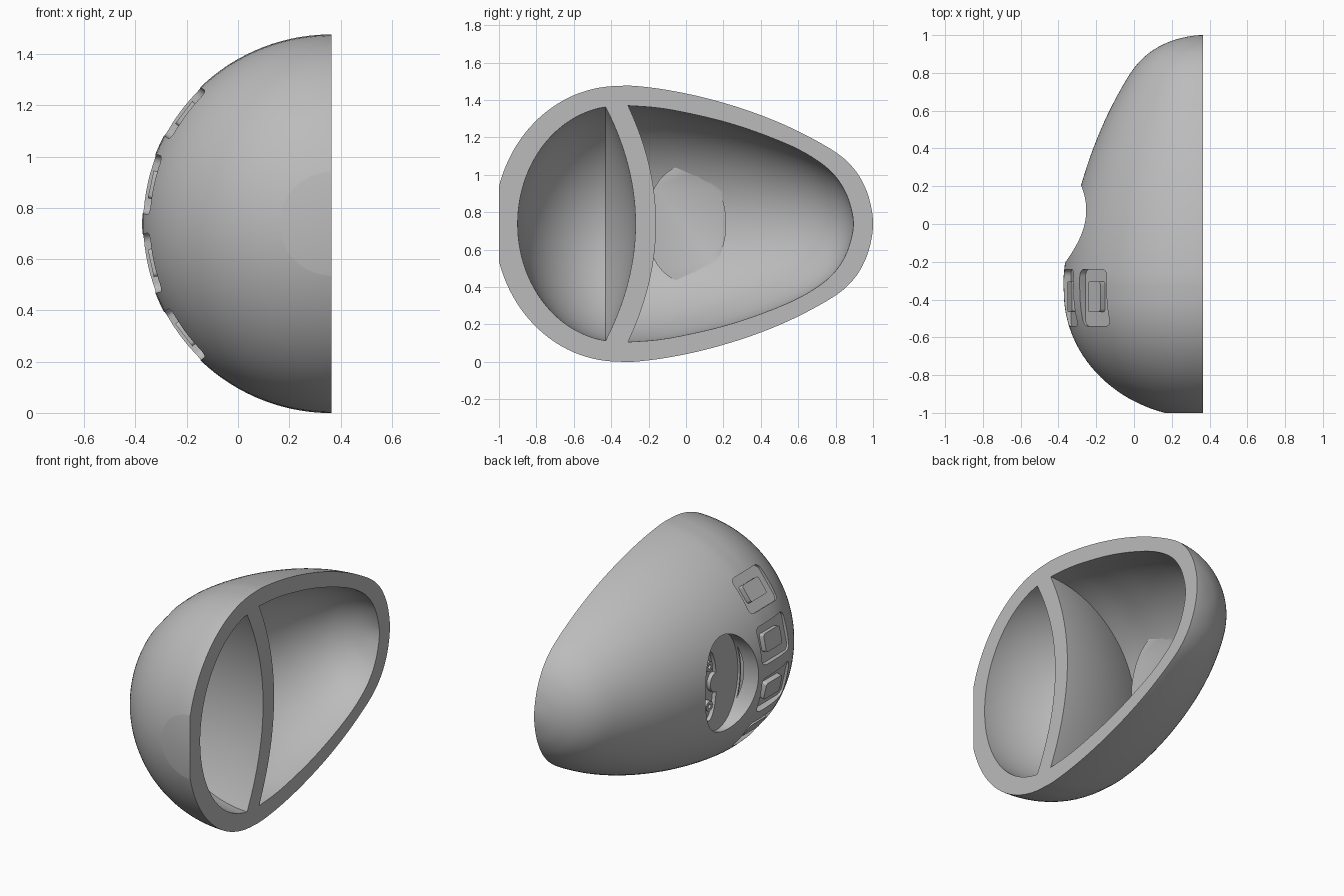
import bpy, bmesh
from math import sin, cos, pi, radians, sqrt
from mathutils import Matrix, Vector

if "Cube" in bpy.data.objects:
    bpy.data.objects.remove(bpy.data.objects["Cube"])

AXIS = Vector((0.365, 0, 0.738))      # the egg's long axis runs along y through here

grey = bpy.data.materials.new("plain grey")
grey.diffuse_color = (0.5, 0.5, 0.5, 1)
grey.use_nodes = True
grey.node_tree.nodes["Principled BSDF"].inputs["Base Color"].default_value = (0.5, 0.5, 0.5, 1)


def finish(bm, name):
    bmesh.ops.recalc_face_normals(bm, faces=bm.faces[:])
    mesh = bpy.data.meshes.new(name)
    bm.to_mesh(mesh)
    bm.free()
    mesh.materials.append(grey)
    ob = bpy.data.objects.new(name, mesh)
    bpy.context.collection.objects.link(ob)
    return ob


def spline(points, steps=6):
    """Smooth curve through points[1:-1]; the end points only steer it."""
    out = []
    for a, b, c, d in zip(points, points[1:], points[2:], points[3:]):
        a, b, c, d = (Vector(p) for p in (a, b, c, d))
        for i in range(steps):
            t = i / steps
            out.append((b * 2 + (c - a) * t + (a * 2 - b * 5 + c * 4 - d) * t * t
                        + (b * 3 - a - c * 3 + d) * t ** 3) / 2)
    return out + [Vector(points[-2])]


def ellipse_nose(y_start, y_end, length, radius, n=28):
    """Blunt end profile around y = -0.36, as (y, radius) pairs."""
    out = []
    for i in range(n + 1):
        t = i / n
        y = y_start + (y_end - y_start) * (1 - cos(t * pi / 2))
        out.append((y, radius * sqrt(max(0, 1 - ((y + 0.36) / length) ** 2))))
    return out


def dome(y_mid, depth, radius, n=14):
    return [(y_mid - depth * (i / n) ** 2, radius * i / n) for i in range(n + 1)]


def revolve(name, profile, steps=128):
    bm = bmesh.new()
    turn = Matrix.Rotation(pi / steps, 3, 'Y')
    verts = [bm.verts.new(AXIS + turn @ Vector((0, y, r))) for y, r in profile]
    edges = [bm.edges.new(pair) for pair in zip(verts, verts[1:])]
    bmesh.ops.spin(bm, geom=verts + edges, cent=AXIS, axis=(0, 1, 0),
                   angle=2 * pi, steps=steps, use_duplicate=False)
    bmesh.ops.remove_doubles(bm, verts=bm.verts[:], dist=0.0005)
    return finish(bm, name)


def oval(name, x0, x1, y, z, ry, rz, segments=64):
    """Oval prism lying along x."""
    bm = bmesh.new()
    bmesh.ops.create_cone(bm, cap_ends=True, segments=segments, radius1=1, radius2=1, depth=1)
    place = (Matrix.Translation(((x0 + x1) / 2, y, z))
             @ Matrix.Diagonal((x1 - x0, ry, rz, 1)) @ Matrix.Rotation(pi / 2, 4, 'Y'))
    bmesh.ops.transform(bm, matrix=place, verts=bm.verts[:])
    return finish(bm, name)


def block(name, angle, r0, r1, y, width, length, corner):
    """Rounded block standing on the shell at an angle around the axis."""
    bm = bmesh.new()
    bmesh.ops.create_cube(bm, size=1)
    bmesh.ops.scale(bm, vec=(r1 - r0, length, width), verts=bm.verts[:])
    posts = [e for e in bm.edges if abs(e.verts[0].co.x - e.verts[1].co.x) > 0.001]
    bmesh.ops.bevel(bm, geom=posts, offset=corner, segments=4, profile=0.5, affect='EDGES')
    place = (Matrix.Translation(AXIS) @ Matrix.Rotation(radians(angle), 4, 'Y')
             @ Matrix.Translation((-(r0 + r1) / 2, y, 0)))
    bmesh.ops.transform(bm, matrix=place, verts=bm.verts[:])
    return finish(bm, name)


def combine(target, tool, operation):
    mod = target.modifiers.new("combine", 'BOOLEAN')
    mod.operation, mod.solver, mod.object = operation, 'EXACT', tool
    bpy.context.view_layer.objects.active = target
    bpy.ops.object.modifier_apply(modifier=mod.name)
    bpy.data.objects.remove(tool)


# Outer egg with a flattened blunt end
tail = [(-0.56, 0.70), (-0.36, 0.737), (-0.2, 0.73), (0, 0.697), (0.2, 0.647), (0.4, 0.581),
        (0.6, 0.495), (0.8, 0.383), (0.9, 0.292), (0.96, 0.19), (0.99, 0.09), (1, 0), (0.99, -0.09)]
shell = revolve("egg_half_shell", [(-1, 0)] + ellipse_nose(-1, -0.36, 0.665, 0.737)[:-1] + spline(tail))

# Two hollow chambers, leaving a domed dividing wall
front = ellipse_nose(-0.9, -0.43, 0.54, 0.63) + dome(-0.27, 0.16, 0.625)[-2::-1]
combine(shell, revolve("front_chamber", front), 'DIFFERENCE')
inner = [(-0.5, 0.64), (-0.31, 0.632), (-0.15, 0.62), (0, 0.594), (0.2, 0.547), (0.4, 0.482),
         (0.6, 0.398), (0.74, 0.31), (0.82, 0.225), (0.87, 0.125), (0.895, 0), (0.87, -0.125)]
combine(shell, revolve("rear_chamber", dome(-0.16, 0.15, 0.632)[:-1] + spline(inner)), 'DIFFERENCE')

# Oval socket in the side, with a thickened floor
mid = AXIS.z
combine(shell, oval("socket_backing", -0.235, -0.16, 0.0, mid, 0.215, 0.312), 'UNION')
combine(shell, oval("socket_pit", -0.6, -0.22, 0.0, mid, 0.205, 0.305), 'DIFFERENCE')
combine(shell, oval("socket_recess", -0.3, -0.195, 0.085, mid, 0.075, 0.22), 'DIFFERENCE')
combine(shell, oval("socket_tab", -0.22, -0.18, 0.02, mid, 0.05, 0.06), 'UNION')
for side in (-1, 1):
    z = mid + side * 0.125
    combine(shell, oval("socket_knob", -0.225, -0.18, 0.085, z, 0.032, 0.032, 24), 'UNION')
    combine(shell, oval("knob_hole", -0.3, -0.2, 0.085, z, 0.014, 0.014, 16), 'DIFFERENCE')

# Row of shallow grip pockets with a raised pad in each
for angle in (-37, -12.3, 12.3, 37):
    combine(shell, block("grip_pocket", angle, 0.69, 0.9, -0.39, 0.235, 0.3, 0.035), 'DIFFERENCE')
    combine(shell, block("grip_pad", angle, 0.67, 0.722, -0.385, 0.11, 0.16, 0.015), 'UNION')

# Slice away the other half
bm = bmesh.new()
bmesh.ops.create_cube(bm, size=4)
bmesh.ops.translate(bm, vec=(AXIS.x + 2, 0, mid), verts=bm.verts[:])
combine(shell, finish(bm, "half_cutter"), 'DIFFERENCE')

# One colour, smooth curves, crisp edges
shell.data.materials.clear()
shell.data.materials.append(grey)
bpy.ops.object.select_all(action='DESELECT')
shell.select_set(True)
bpy.context.view_layer.objects.active = shell
bpy.ops.object.shade_smooth_by_angle(angle=radians(30))
